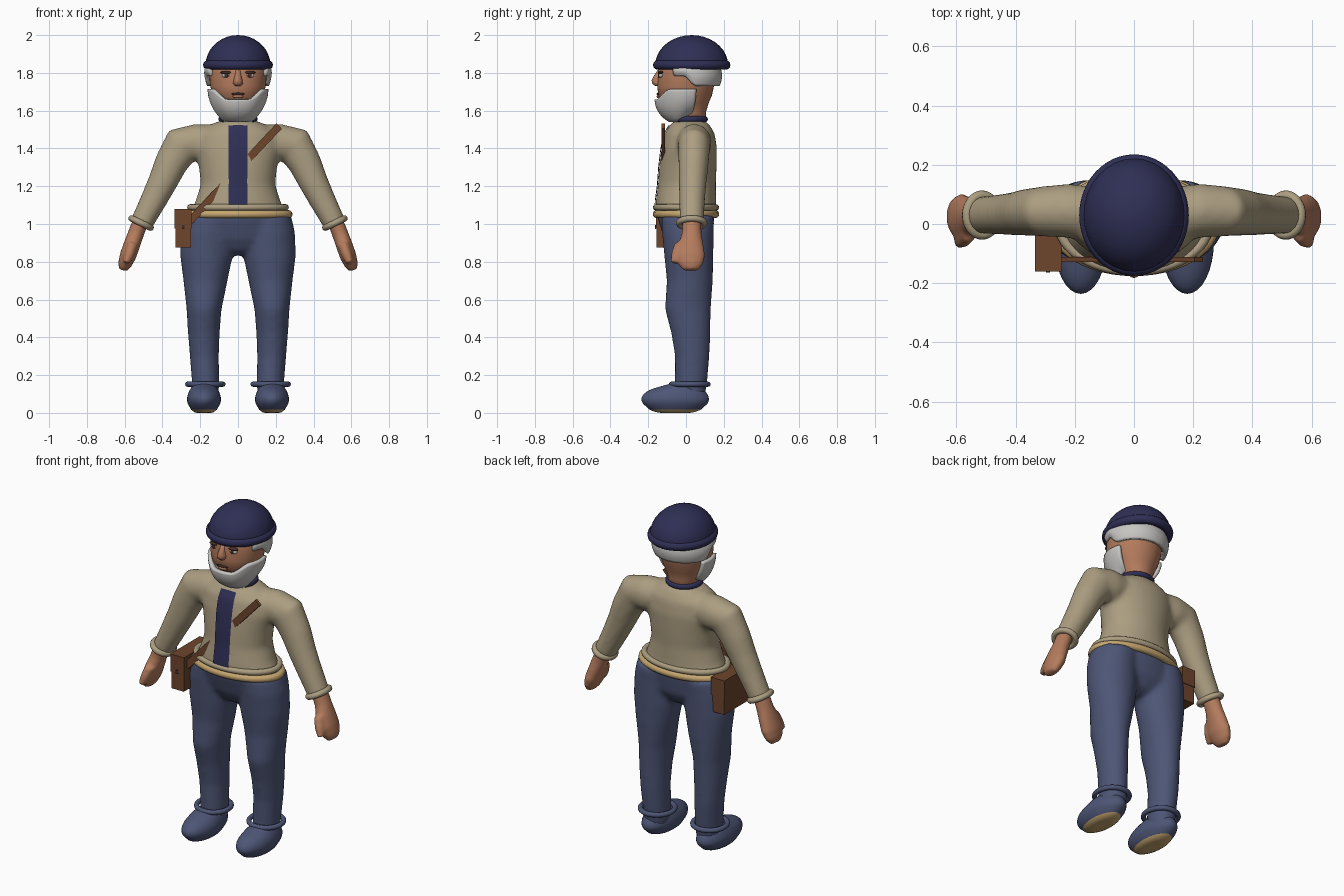
import bpy, bmesh, math
from math import sin, cos, pi, radians
from mathutils import Vector, Matrix

if "Cube" in bpy.data.objects:
    bpy.data.objects.remove(bpy.data.objects["Cube"], do_unlink=True)


def material(name, rgb):
    m = bpy.data.materials.new(name)
    m.use_nodes = True
    m.diffuse_color = (*rgb, 1)
    m.node_tree.nodes["Principled BSDF"].inputs["Base Color"].default_value = (*rgb, 1)
    return m


NAVY = material("navy wool", (.028, .028, .09))
TAN = material("tan jacket", (.41, .34, .22))
DENIM = material("blue denim", (.075, .092, .18))
SKIN = material("skin", (.46, .20, .11))
GREY = material("grey hair", (.57, .56, .54))
GOLD = material("golden tan", (.56, .38, .16))
BROWN = material("brown leather", (.155, .06, .025))
DARK = material("dark brown", (.06, .025, .018))


def finish(name, bm, mat, smooth=True):
    bmesh.ops.recalc_face_normals(bm, faces=bm.faces)
    me = bpy.data.meshes.new(name)
    bm.to_mesh(me)
    bm.free()
    me.materials.append(mat)
    me.polygons.foreach_set("use_smooth", [smooth] * len(me.polygons))
    ob = bpy.data.objects.new(name, me)
    bpy.context.collection.objects.link(ob)
    return ob


def loft(bm, path, side=1, n=28):
    """Capped tube through (x, y, z, half width, half depth) stations."""
    pts = [Vector((p[0] * side, p[1], p[2])) for p in path]
    rings = []
    for i, p in enumerate(path):
        t = pts[min(i + 1, len(pts) - 1)] - pts[max(i - 1, 0)]
        t.y = 0
        u = Vector((0, 1, 0)).cross(t.normalized())
        rings.append([bm.verts.new(pts[i] + u * p[3] * cos(a) + Vector((0, p[4] * sin(a), 0)))
                      for a in (2 * pi * k / n for k in range(n))])
    for a, b in zip(rings, rings[1:]):
        for k in range(n):
            bm.faces.new((a[k], a[(k + 1) % n], b[(k + 1) % n], b[k]))
    bm.faces.new(rings[0])
    bm.faces.new(rings[-1])


def ball(name, c, r, mat, floor=None):
    bm = bmesh.new()
    bmesh.ops.create_uvsphere(bm, u_segments=32, v_segments=18, radius=1)
    for v in bm.verts:
        v.co = Vector([c[i] + r[i] * v.co[i] for i in range(3)])
        if floor is not None:
            v.co.z = max(v.co.z, floor)
    return finish(name, bm, mat)


def ring(name, c, rx, ry, minor, mat, tilt=0):
    """Elliptical torus, tilted about the y axis."""
    bm = bmesh.new()
    n, m = 48, 12
    rot = Matrix.Rotation(tilt, 3, 'Y')
    grid = [[bm.verts.new(Vector(c) + rot @ Vector((
        (rx + minor * cos(b)) * cos(a), (ry + minor * cos(b)) * sin(a), minor * sin(b))))
        for b in (2 * pi * j / m for j in range(m))] for a in (2 * pi * i / n for i in range(n))]
    for i in range(n):
        for j in range(m):
            p, q = grid[i], grid[(i + 1) % n]
            bm.faces.new((p[j], q[j], q[(j + 1) % m], p[(j + 1) % m]))
    return finish(name, bm, mat)


def sheet(name, func, nu, nv, mat, thick):
    """Grid surface from func(u, v), thickened inward."""
    bm = bmesh.new()
    g = [[bm.verts.new(func(i / nu, j / nv)) for j in range(nv + 1)] for i in range(nu + 1)]
    for i in range(nu):
        for j in range(nv):
            bm.faces.new((g[i][j], g[i + 1][j], g[i + 1][j + 1], g[i][j + 1]))
    ob = finish(name, bm, mat)
    if thick:
        s = ob.modifiers.new("thickness", 'SOLIDIFY')
        s.thickness, s.offset = thick, 0
    return ob


def box(name, c, size, mat, tilt=0):
    bm = bmesh.new()
    bmesh.ops.create_cube(bm, size=1)
    bmesh.ops.scale(bm, vec=size, verts=bm.verts)
    bmesh.ops.transform(bm, matrix=Matrix.Translation(c) @ Matrix.Rotation(tilt, 4, 'Y'), verts=bm.verts)
    return finish(name, bm, mat, False)


def blend(ob):
    """Fuse overlapping tubes into one soft skin."""
    r = ob.modifiers.new("fuse", 'REMESH')
    r.mode, r.voxel_size, r.use_smooth_shade = 'VOXEL', .014, True
    s = ob.modifiers.new("soften", 'SMOOTH')
    s.factor, s.iterations = .5, 8


def step(a, b, x):
    t = min(max((x - a) / (b - a), 0), 1)
    return t * t * (3 - 2 * t)


# Jacket: torso and sleeves
bm = bmesh.new()
loft(bm, [(0, 0, 1.07, .25, .163), (0, 0, 1.12, .225, .16), (0, .005, 1.21, .197, .153),
          (0, .01, 1.3, .207, .152), (0, .017, 1.4, .228, .147), (0, .02, 1.48, .215, .132),
          (0, .02, 1.525, .15, .105), (0, .02, 1.545, .1, .085)], n=40)
for s in (1, -1):
    loft(bm, [(.1, .03, 1.435, .09, .09), (.22, .045, 1.43, .1, .092), (.3, .043, 1.415, .105, .085),
              (.355, .04, 1.32, .088, .08), (.4, .035, 1.22, .078, .074), (.45, .032, 1.12, .07, .068),
              (.515, .03, .995, .06, .064)], s)
jacket = finish("jacket", bm, TAN)
blend(jacket)
ring("jacket_hem", (0, 0, 1.088), .252, .158, .017, TAN)
ring("belt", (0, 0, 1.052), .268, .155, .021, GOLD)
ring("collar", (0, .015, 1.555), .088, .085, .016, NAVY)

# Shirt panel laid on the jacket front
panel = sheet("shirt_panel", lambda u, v: (-.052 + .104 * u, -.17 + .07 * v * v, 1.1 + .43 * v),
              6, 24, NAVY, 0)
w = panel.modifiers.new("lay", 'SHRINKWRAP')
w.target, w.wrap_mode, w.offset = jacket, 'OUTSIDE_SURFACE', .006

# Trousers
bm = bmesh.new()
loft(bm, [(0, 0, 1.075, .245, .15), (0, 0, 1.03, .28, .15), (0, .01, .92, .27, .125),
          (0, .01, .86, .13, .09), (0, .01, .835, .08, .05)], n=40)
for s in (1, -1):
    loft(bm, [(.155, .01, 1.04, .125, .14), (.165, .01, .95, .137, .137), (.168, .015, .83, .139, .13),
              (.173, .02, .7, .117, .122), (.18, .01, .55, .093, .122), (.181, .025, .42, .084, .103),
              (.178, .033, .3, .077, .092), (.172, .027, .17, .073, .086), (.172, .02, .07, .07, .08)], s)
blend(finish("trousers", bm, DENIM))

for s, side in ((1, "left"), (-1, "right")):
    ring(side + "_trouser_cuff", (.173 * s, .02, .152), .093, .096, .014, DENIM)
    # Shoe with a pale sole
    shoe = ball(side + "_shoe", (.18 * s, -.057, .072), (.09, .179, .075), DENIM, .006)
    for v in shoe.data.vertices:
        v.co.z += -.006 if v.co.z < .03 else .02 * step(-.15, 0, v.co.y) * step(.08, .14, v.co.z)
    shoe.data.materials.append(GOLD)
    for p in shoe.data.polygons:
        p.material_index = int(p.center.z < .02)
    # Sleeve cuff and mitten hand with thumb
    ring(side + "_sleeve_cuff", (.513 * s, .03, 1.005), .056, .066, .017, TAN, -.45 * s)
    bm = bmesh.new()
    loft(bm, [(.513, .03, 1.02, .042, .05), (.54, .03, .95, .043, .052), (.562, .025, .89, .044, .068),
              (.583, .022, .83, .044, .08), (.6, .025, .785, .036, .065), (.61, .025, .755, .022, .04)], s)
    loft(bm, [(.555, -.02, .9, .03, .04), (.575, -.045, .84, .028, .035), (.592, -.058, .795, .02, .024)], s)
    hand = finish(side + "_hand", bm, SKIN)
    blend(hand)
    hand.modifiers["fuse"].voxel_size = .009
    # Eye
    ball(side + "_eye", (.062 * s, -.132, 1.787), (.024, .014, .013), GREY)
    ball(side + "_pupil", (.062 * s, -.143, 1.787), (.011, .006, .011), DARK)
    ball(side + "_eyelid", (.062 * s, -.133, 1.802), (.03, .016, .009), DARK)

# Head and neck
bm = bmesh.new()
loft(bm, [(0, .025, 1.52, .085, .08), (0, .025, 1.59, .085, .08), (0, .005, 1.64, .115, .115),
          (0, -.005, 1.68, .134, .142), (0, -.002, 1.73, .147, .15), (0, .005, 1.79, .152, .155),
          (0, .015, 1.85, .15, .155), (0, .02, 1.92, .1, .11)], n=40)
finish("head", bm, SKIN)
bm = bmesh.new()
loft(bm, [(0, -.135, 1.82, .012, .012), (0, -.145, 1.79, .016, .022), (0, -.15, 1.76, .024, .032),
          (0, -.148, 1.742, .026, .03), (0, -.145, 1.73, .015, .018)])
finish("nose", bm, SKIN)
ball("mouth", (0, -.148, 1.688), (.036, .008, .007), DARK)
ball("lower_lip", (0, -.145, 1.675), (.03, .011, .009), SKIN)


def beard_point(u, v):
    a = radians(-112 + 224 * u)
    top = 1.66 + .055 * step(.35, 1.1, abs(a))
    low = 1.55 + .04 * step(1.0, 1.95, abs(a))
    r = math.sqrt(1 - (.86 * v) ** 2)
    return (.148 * r * sin(a), -.005 - .148 * r * cos(a), top + (low - top) * v)


def hair_point(u, v):
    a = radians(-122 + 244 * u)
    low = 1.735 + .055 * step(1.35, 1.75, abs(a))
    bulge = .012 * sin(pi * v)
    return ((.155 + bulge) * sin(a), .02 + (.147 + bulge) * cos(a), low + (1.835 - low) * v)


sheet("beard", beard_point, 40, 12, GREY, .026)
sheet("hair", hair_point, 40, 8, GREY, .024)

# Knitted cap
ball("cap", (0, .03, 1.84), (.172, .193, .16), NAVY, 1.83)
ring("cap_brim", (0, .03, 1.842), .16, .18, .025, NAVY)

# Shoulder bag, flap and strap
box("bag", (-.29, -.022, .97), (.082, .268, .19), BROWN)
box("bag_flap", (-.29, -.022, 1.028), (.09, .276, .104), BROWN)
box("bag_clasp", (-.29, -.161, .985), (.014, .006, .022), DARK)
box("bag_strap", (-.018, -.12, 1.268), (.69, .018, .04), BROWN, -math.atan2(.5, .47))
